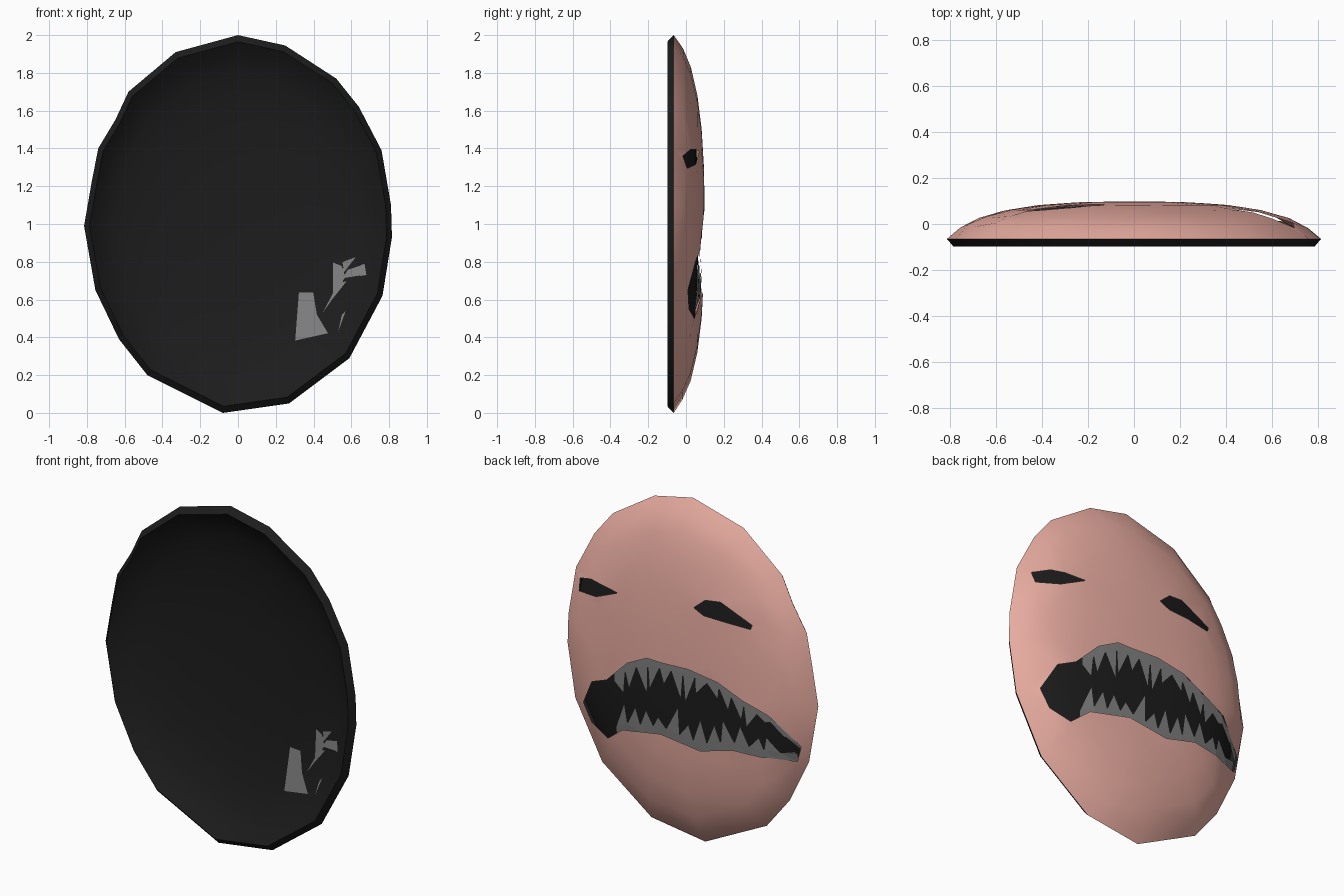
import bpy, math, random
from mathutils import Vector, geometry

if "Cube" in bpy.data.objects:
    bpy.data.objects.remove(bpy.data.objects["Cube"])

random.seed(4)

# Front-plane profiles (x, z)
OUTLINE = [(0, 2), (.25, 1.945), (.52, 1.77), (.64, 1.62), (.76, 1.39), (.81, 1.1), (.815, .93),
           (.765, .62), (.59, .29), (.27, .05), (-.08, 0), (-.48, .2), (-.63, .39), (-.755, .65),
           (-.815, .99), (-.775, 1.22), (-.74, 1.4), (-.65, 1.55), (-.58, 1.7), (-.33, 1.91)]
LIP_TOP = [(.66, .65), (.575, .81), (.465, .857), (.32, 1), (.19, 1.067), (.09, 1.066), (-.08, 1.074),
           (-.27, 1.045), (-.42, .976), (-.574, .917), (-.735, .75)]
LIP_LOW = [(.6, .55), (.477, .5), (.363, .59), (.104, .642), (-.152, .61), (-.358, .666),
           (-.52, .66), (-.71, .657)]
EYES = [[(.7, 1.36), (.6, 1.395), (.52, 1.395), (.395, 1.385), (.55, 1.315), (.69, 1.295)],
        [(-.11, 1.44), (-.18, 1.5), (-.274, 1.51), (-.47, 1.42), (-.46, 1.395), (-.31, 1.405), (-.174, 1.41)]]
MOUTH = LIP_TOP + LIP_LOW[::-1]
DOME = [(0, .1), (.3, .095), (.55, .08), (.75, .05), (.9, .005), (1, -.065)]
RINGS = (.93, .83, .68, .5, .3, .12)


def lerp_table(table, t):
    """Piecewise linear lookup in a list sorted by its first value."""
    if t <= table[0][0]:
        return table[0][1]
    for (a, va), (b, vb) in zip(table, table[1:]):
        if t <= b:
            return va + (vb - va) * (t - a) / (b - a)
    return table[-1][1]


def dome(x, z):
    return lerp_table(DOME, math.hypot(x / .815, z - 1))


def ring(k):
    return [(x * k, 1 + (z - 1) * k) for x, z in OUTLINE]


def inside(p, poly):
    hit = False
    for (x1, z1), (x2, z2) in zip(poly, poly[1:] + poly[:1]):
        if (z1 > p[1]) != (z2 > p[1]) and p[0] < x1 + (p[1] - z1) * (x2 - x1) / (z2 - z1):
            hit = not hit
    return hit


def material(name, rgb):
    m = bpy.data.materials.new(name)
    m.diffuse_color = (*rgb, 1)
    m.use_nodes = True
    m.node_tree.nodes["Principled BSDF"].inputs["Base Color"].default_value = m.diffuse_color
    return m


def make(name, verts, faces, mat=None, smooth=True):
    me = bpy.data.meshes.new(name)
    me.from_pydata(verts, [], faces)
    ob = bpy.data.objects.new(name, me)
    bpy.context.collection.objects.link(ob)
    if mat:
        me.materials.append(mat)
    if smooth:
        bpy.ops.object.select_all(action='DESELECT')
        ob.select_set(True)
        bpy.context.view_layer.objects.active = ob
        bpy.ops.object.shade_smooth_by_angle(angle=math.radians(40))
    return ob


pink = material("pink_skin", (.82, .42, .36))
black = material("black_lining", (.012, .012, .012))

# Domed face skin with open eyes and mouth
holes = [MOUTH] + EYES
pts, edges = [], []
for loop in [OUTLINE] + holes:
    n, m = len(pts), len(loop)
    pts += loop
    edges += [(n + i, n + (i + 1) % m) for i in range(m)]
pts += [p for k in RINGS for p in ring(k) if not any(inside(p, h) for h in holes)]
v2, _, tris, origin, _, _ = geometry.delaunay_2d_cdt([Vector(p) for p in pts], edges, [], 0, 1e-5)
keep = []
for f in tris:
    c = sum((v2[i] for i in f), Vector((0, 0))) / len(f)
    if inside(c, OUTLINE) and not any(inside(c, h) for h in holes):
        a, b, d = (v2[i] for i in f[:3])
        ccw = (b - a).cross(d - a) > 0
        keep.append(list(f)[::-1] if ccw else list(f))
rim = len(OUTLINE)
verts = [(p.x, -.065 if any(o < rim for o in origin[i]) else dome(p.x, p.y), p.y)
         for i, p in enumerate(v2)]
make("face_skin", verts, keep, pink)

# Hollow black lining with a rim joining it to the skin edge
n = len(OUTLINE)
verts = [(x, -.065, z) for x, z in OUTLINE]
for k in (1,) + RINGS:
    for x, z in ring(k):
        y = -.065 if k == 1 else dome(x, z)
        verts.append((x * .965, y - .034, 1 + (z - 1) * .965))
faces = [(r * n + i, r * n + (i + 1) % n, (r + 1) * n + (i + 1) % n, (r + 1) * n + i)
         for r in range(len(RINGS) + 1) for i in range(n)]
verts.append((0, .066, 1))
last = (len(RINGS) + 1) * n
faces += [(last + i, last + (i + 1) % n, len(verts) - 1) for i in range(n)]
make("black_lining", verts, faces, black)


# Jagged teeth rooted behind each lip
def teeth(name, lip, other, sign, count):
    lip, other = sorted(lip), sorted(other)
    lo, hi = max(lip[0][0], -.73), .42
    xs = [lo + (hi - lo) * i / count for i in range(count + 1)]
    verts, faces = [], []
    for a, b in zip(xs, xs[1:]):
        za, zb = lerp_table(lip, a), lerp_table(lip, b)
        mid = (a + b) / 2
        gap = abs(lerp_table(lip, mid) - lerp_table(other, mid))
        gum = min(.04, gap * .25)
        length = gap * random.uniform(.22, .5)
        tip = (mid + random.uniform(-.04, .04), (za + zb) / 2 + sign * length)
        poly = [(a, za - sign * .015), (b, zb - sign * .015), (b, zb + sign * gum),
                tip, (a, za + sign * gum)]
        s = len(verts)
        verts += [(x, dome(x, z) - .013, z) for x, z in poly]
        faces += [(s, s + 1, s + 2), (s, s + 2, s + 4), (s + 2, s + 3, s + 4)]
    make(name, verts, faces, grey, False)


grey = material("tooth_grey", (.22, .22, .22))
teeth("upper_teeth", LIP_TOP, LIP_LOW, -1, 15)
teeth("lower_teeth", LIP_LOW, LIP_TOP, 1, 13)

# Teeth shards that break through the lining at the mouth corner
SHARDS = [[(.3, .38), (.48, .42), (.42, .52), (.4, .64), (.32, .64)],
          [(.43, .5), (.5, .6), (.58, .7), (.53, .69)],
          [(.5, .6), (.57, .72), (.55, .78), (.5, .8)],
          [(.55, .71), (.68, .73), (.67, .79), (.58, .76)],
          [(.56, .74), (.63, .83), (.55, .8)],
          [(.53, .43), (.57, .54), (.55, .52)]]
verts, faces = [], []
for s in SHARDS:
    faces.append(list(range(len(verts), len(verts) + len(s))))
    verts += [(x, dome(x, z) - .058, z) for x, z in s]
make("corner_teeth", verts, faces, grey, False)
